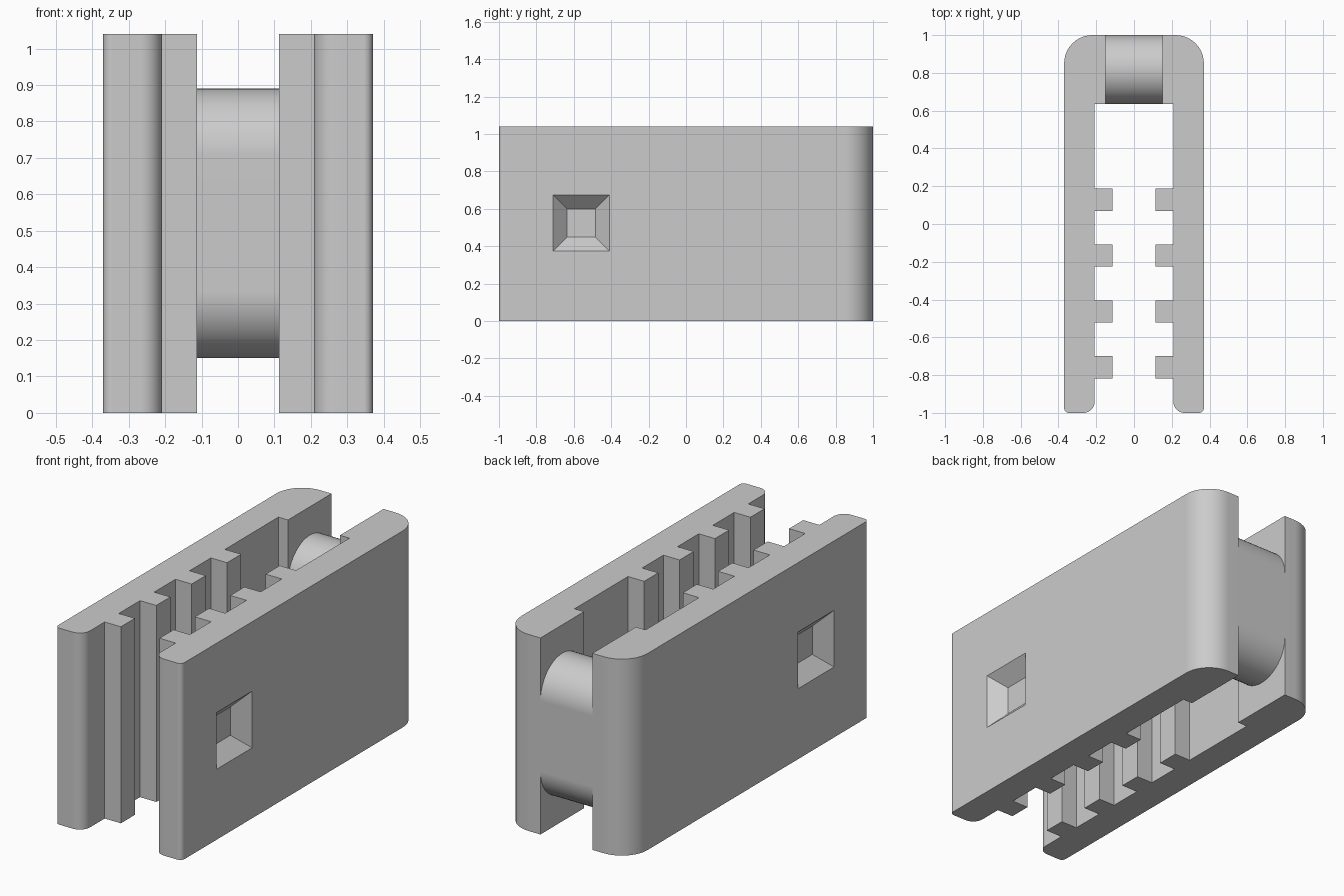
import bpy, bmesh, math
from mathutils import Vector, Matrix

HEIGHT = 1.04
MID = HEIGHT / 2

cube = bpy.data.objects.get("Cube")
if cube:
    bpy.data.objects.remove(cube, do_unlink=True)

grey = bpy.data.materials.new("plain grey")
grey.use_nodes = True
grey.diffuse_color = (0.6, 0.6, 0.6, 1)
grey.node_tree.nodes["Principled BSDF"].inputs["Base Color"].default_value = (0.6, 0.6, 0.6, 1)


def rounded(corners, segments=10):
    """Outline from (x, y, radius) corners, with arcs at square corners."""
    outline = []
    for i, (x, y, r) in enumerate(corners):
        p = Vector((x, y))
        if r == 0:
            outline.append(p)
            continue
        a = (Vector(corners[i - 1][:2]) - p).normalized() * r
        b = (Vector(corners[(i + 1) % len(corners)][:2]) - p).normalized() * r
        for k in range(segments + 1):
            t = k / segments * math.pi / 2
            outline.append(p + a * (1 - math.sin(t)) + b * (1 - math.cos(t)))
    return outline


def make_object(name, bm):
    bmesh.ops.remove_doubles(bm, verts=bm.verts, dist=1e-5)
    bmesh.ops.recalc_face_normals(bm, faces=bm.faces)
    mesh = bpy.data.meshes.new(name)
    bm.to_mesh(mesh)
    bm.free()
    mesh.materials.append(grey)
    obj = bpy.data.objects.new(name, mesh)
    bpy.context.collection.objects.link(obj)
    return obj


def extrude(name, points, direction):
    bm = bmesh.new()
    face = bm.faces.new([bm.verts.new(p) for p in points])
    new = bmesh.ops.extrude_face_region(bm, geom=[face])["geom"]
    bmesh.ops.translate(bm, vec=direction,
                        verts=[v for v in new if isinstance(v, bmesh.types.BMVert)])
    # The starting face stays as the other cap
    if not face.is_valid or len(face.link_loops if hasattr(face, "link_loops") else face.loops) == 0:
        bm.faces.new([v for v in bm.verts][:len(points)])
    return make_object(name, bm)


def finish(obj):
    bpy.ops.object.select_all(action='DESELECT')
    obj.select_set(True)
    bpy.context.view_layer.objects.active = obj
    for mod in list(obj.modifiers):
        bpy.ops.object.modifier_apply(modifier=mod.name)
    bpy.ops.object.shade_smooth_by_angle(angle=math.radians(30))
    weighted = obj.modifiers.new("even_normals", 'WEIGHTED_NORMAL')
    weighted.keep_sharp = True


# Plan outline of one wall: outer face, back cheek, then toothed inner face
corners = [(0.37, -1, 0.025), (0.37, 1, 0.15), (0.152, 1, 0),
           (0.152, 0.635, 0), (0.208, 0.635, 0)]
for i in range(4):
    top = 0.188 - 0.296 * i
    corners += [(0.208, top, 0), (0.113, top, 0),
                (0.113, top - 0.118, 0), (0.208, top - 0.118, 0)]
corners.append((0.208, -1, 0.06))
wall_outline = rounded(corners)

for name, side in (("left", 1), ("right", -1)):
    wall = extrude(name + "_wall", [(side * p.x, p.y, 0) for p in wall_outline],
                   (0, 0, HEIGHT))

    # Tapered square pocket in the outer face
    bm = bmesh.new()
    bmesh.ops.create_cone(bm, cap_ends=True, segments=4, depth=0.095,
                          radius1=0.075 * math.sqrt(2), radius2=0.17 * math.sqrt(2))
    bmesh.ops.rotate(bm, verts=bm.verts, matrix=Matrix.Rotation(math.pi / 4, 3, 'Z'))
    bmesh.ops.rotate(bm, verts=bm.verts, matrix=Matrix.Rotation(side * math.pi / 2, 3, 'Y'))
    bmesh.ops.translate(bm, verts=bm.verts, vec=(side * 0.3425, -0.56, MID + 0.003))
    cutter = make_object(name + "_pocket_cutter", bm)
    cutter.hide_render = True
    cut = wall.modifiers.new("pocket", 'BOOLEAN')
    cut.operation = 'DIFFERENCE'
    cut.solver = 'EXACT'
    cut.object = cutter
    finish(wall)
    bpy.data.objects.remove(cutter, do_unlink=True)

# Round-ended bridge joining the walls at the back
r = 0.1825
bridge_outline = rounded([(0.635, 0.15, r), (1, 0.15, r), (1, 0.89, r), (0.635, 0.89, r)], 14)
bridge = extrude("back_bridge", [(-0.154, p.x, p.y) for p in bridge_outline], (0.308, 0, 0))
finish(bridge)
